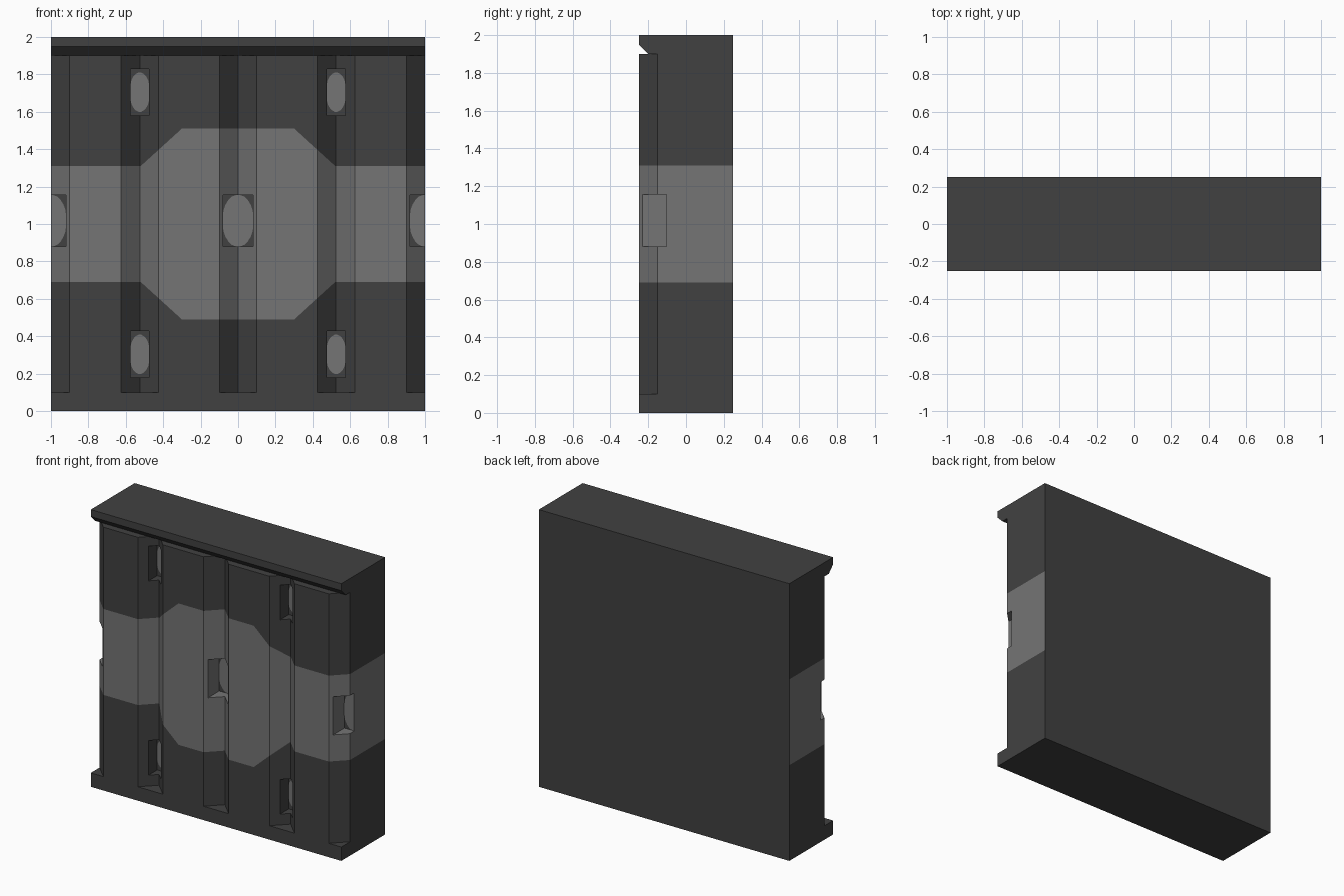
import bpy, bmesh, math
from mathutils import Vector

if "Cube" in bpy.data.objects:
    bpy.data.objects.remove(bpy.data.objects["Cube"])


def material(name, v):
    m = bpy.data.materials.new(name)
    m.diffuse_color = (v, v, v, 1)
    m.use_nodes = True
    m.node_tree.nodes["Principled BSDF"].inputs["Base Color"].default_value = m.diffuse_color
    return m


DARK = material("dark grey", 0.053)
LIGHT = material("light grey", 0.178)


def prism(bm, profile, offset):
    """Extrude a flat outline along an offset into a closed solid."""
    base = bm.faces.new([bm.verts.new(p) for p in profile])
    ext = bmesh.ops.extrude_face_region(bm, geom=[base], use_keep_orig=True)
    bmesh.ops.translate(bm, vec=offset,
                        verts=[g for g in ext["geom"] if isinstance(g, bmesh.types.BMVert)])


def make_object(name, bm, mats=()):
    bmesh.ops.recalc_face_normals(bm, faces=bm.faces)
    me = bpy.data.meshes.new(name)
    bm.to_mesh(me)
    bm.free()
    ob = bpy.data.objects.new(name, me)
    bpy.context.collection.objects.link(ob)
    for m in mats:
        me.materials.append(m)
    return ob


def cut(target, cutter):
    mod = target.modifiers.new("cut", 'BOOLEAN')
    mod.operation, mod.solver, mod.object = 'DIFFERENCE', 'EXACT', cutter
    cutter.hide_render = True
    bpy.context.view_layer.objects.active = target
    bpy.ops.object.modifier_apply(modifier=mod.name)
    bpy.data.objects.remove(cutter)


# Wall slab with undercut cornice: side profile run along x
bm = bmesh.new()
side = [(-.25, 0), (.25, 0), (.25, 2), (-.25, 2), (-.25, 1.95), (-.2, 1.9), (-.25, 1.9)]
prism(bm, [(-1, y, z) for y, z in side], (2, 0, 0))
wall = make_object("wall_panel", bm, (DARK, LIGHT))

# Vertical V grooves
bm = bmesh.new()
for x in (-1, -.525, 0, .525, 1):
    prism(bm, [(x - .15, -.3, .1), (x + .15, -.3, .1), (x, -.15, .1)], (0, 0, 1.8))
cut(wall, make_object("groove_cutter", bm))

# Lamp pockets: x, z bottom, z top, half width
POCKETS = [(x, .88, 1.155, .08) for x in (-1, 0, 1)]
POCKETS += [(x, z, z + .25, .05) for x in (-.525, .525) for z in (.178, 1.58)]
bm = bmesh.new()
for x, z0, z1, w in POCKETS:
    prism(bm, [(x - w, -.4, z0), (x + w, -.4, z0), (x + w, -.4, z1), (x - w, -.4, z1)], (0, .3, 0))
cut(wall, make_object("pocket_cutter", bm))

# Painted band: split faces along its outline, then colour by position
bm = bmesh.new()
bm.from_mesh(wall.data)
bmesh.ops.triangulate(bm, faces=bm.faces)
planes = [((0, 0, z), (0, 0, 1)) for z in (.49, .69, 1.31, 1.51)]
planes += [((sx * .3, 0, 1 + sz * .51), (sx * .2, 0, sz * .22)) for sx in (-1, 1) for sz in (-1, 1)]
for co, no in planes:
    bmesh.ops.bisect_plane(bm, geom=bm.verts[:] + bm.edges[:] + bm.faces[:], dist=1e-5,
                           plane_co=co, plane_no=Vector(no).normalized())
for f in bm.faces:
    c = f.calc_center_median()
    ax, az = abs(c.x), abs(c.z - 1)
    in_band = az < .31 or az < min(.51, .51 - (ax - .3) * .2 / .22)
    back = c.y > .249 or abs(c.y + .1) < 1e-3 and f.normal.y < -.9
    f.material_index = int(in_band and not back)
    f.smooth = False
bm.to_mesh(wall.data)
bm.free()

# Light oval plates on the pocket backs, clipped to the pocket and the slab ends
for i, (x, z0, z1, w) in enumerate(POCKETS):
    cz, hz = (z0 + z1) / 2, (z1 - z0) / 2
    rx, rz = (.085, .14) if w > .06 else (.056, .106)
    bm = bmesh.new()
    pts = []
    for k in range(24):
        a = math.tau * (k + .5) / 24
        px = x + max(-w, min(w, rx * math.cos(a)))
        pts.append((max(-1, min(1, px)), -.104, cz + max(-hz, min(hz, rz * math.sin(a)))))
    prism(bm, pts, (0, .004, 0))
    bmesh.ops.remove_doubles(bm, verts=bm.verts, dist=1e-4)
    bmesh.ops.dissolve_limit(bm, angle_limit=.02, verts=bm.verts, edges=bm.edges)
    make_object(f"pocket_lamp_{i + 1}", bm, (LIGHT,))
